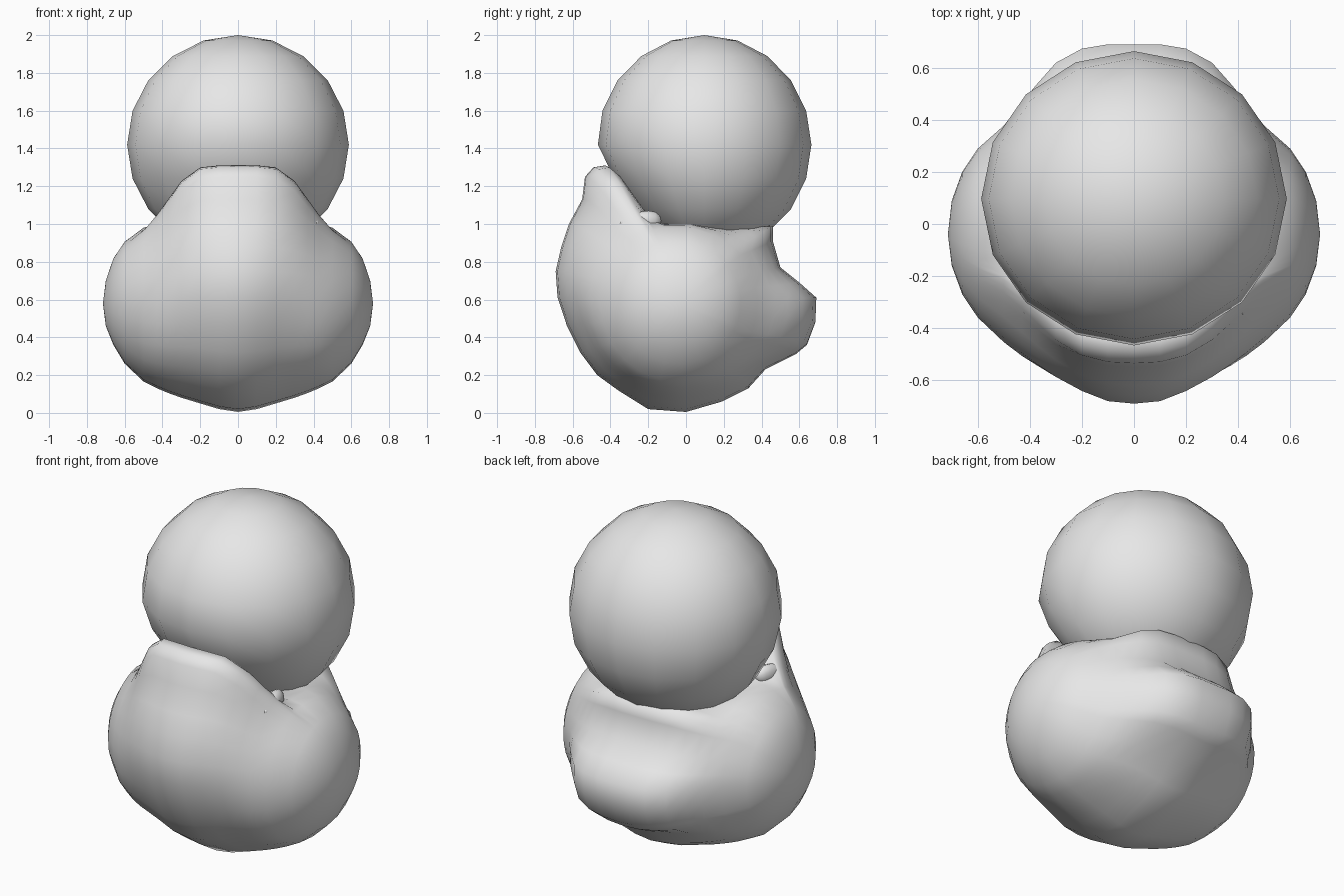
import bpy, bmesh, math
from mathutils import Matrix

if "Cube" in bpy.data.objects:
    bpy.data.objects.remove(bpy.data.objects["Cube"])

grey = bpy.data.materials.new("plain_grey")
grey.diffuse_color = (0.8, 0.8, 0.8, 1)
grey.use_nodes = True
grey.node_tree.nodes["Principled BSDF"].inputs["Base Color"].default_value = grey.diffuse_color


def finish(bm, name):
    bmesh.ops.recalc_face_normals(bm, faces=bm.faces)
    for f in bm.faces:
        f.smooth = True
    mesh = bpy.data.meshes.new(name)
    bm.to_mesh(mesh)
    bm.free()
    mesh.materials.append(grey)
    obj = bpy.data.objects.new(name, mesh)
    bpy.context.collection.objects.link(obj)
    return obj


# Body: middle outline (y, z) with the raised front lip and the rear bump
outline = [(0, .005), (-.2, .02), (-.36, .12), (-.47, .2), (-.56, .32), (-.63, .46),
           (-.68, .61), (-.69, .75), (-.66, .88), (-.62, 1.0), (-.55, 1.13), (-.535, 1.25),
           (-.49, 1.3), (-.43, 1.31), (-.37, 1.26), (-.24, 1.08), (-.13, 1.0), (.04, 1.0),
           (.2, .99), (.34, .99), (.46, .99), (.46, .91), (.5, .77), (.6, .69), (.69, .61),
           (.685, .48), (.64, .36), (.58, .31), (.42, .23), (.33, .13), (.19, .06)]

# Slices across x: x, front y, back y, bottom z, top z, strength of lip and bump
slices = [(0, -.69, .48, .005, 1.0, 1), (.1, -.68, .48, .02, 1.0, 1),
          (.2, -.64, .47, .05, 1.0, .97), (.3, -.59, .46, .08, 1.0, .76),
          (.37, -.55, .44, .105, 1.0, .48), (.43, -.51, .42, .13, 1.0, .24),
          (.5, -.455, .37, .165, .985, .04), (.6, -.36, .29, .26, .91, 0),
          (.66, -.27, .2, .36, .82, 0), (.7, -.16, .09, .46, .7, 0)]
CY, CZ = -.04, .58


def oval(s, a):
    c, n = math.cos(a), math.sin(a)
    y = CY + c * (s[2] - CY if c > 0 else CY - s[1])
    z = CZ + n * (s[4] - CZ if n > 0 else CZ - s[3])
    return y, z


bm = bmesh.new()
rings = []
for side, s in [(-1, s) for s in slices[:0:-1]] + [(1, s) for s in slices]:
    ring = []
    for py, pz in outline:
        a = math.atan2((pz - CZ) / .5, (py - CY) / .6)
        y0, z0 = oval(slices[0], a)
        y, z = oval(s, a)
        ring.append(bm.verts.new((side * s[0], y + s[5] * (py - y0), z + s[5] * (pz - z0))))
    rings.append(ring)
count = len(outline)
for r, q in zip(rings, rings[1:]):
    for i in range(count):
        j = (i + 1) % count
        bm.faces.new((r[i], r[j], q[j], q[i]))
for x, r in ((-.715, rings[0]), (.715, rings[-1])):
    tip = bm.verts.new((x, CY, CZ))
    for i in range(count):
        bm.faces.new((tip, r[i], r[(i + 1) % count]))
finish(bm, "body")

# Head: ball with its lower front pressed in slightly
bm = bmesh.new()
bmesh.ops.create_uvsphere(bm, u_segments=16, v_segments=10, radius=1)
for v in bm.verts:
    front = max(0, -v.co.y)
    v.co = (v.co.x * .587, .097 + v.co.y * .567, 1.42 + v.co.z * .58)
    v.co.y += .35 * front * max(0, 1.43 - v.co.z)
finish(bm, "head")

# Small side nubs, pointed towards the front
for side, name in ((-1, "left_nub"), (1, "right_nub")):
    bm = bmesh.new()
    bmesh.ops.create_uvsphere(bm, u_segments=12, v_segments=8, radius=1,
                              matrix=Matrix.Rotation(math.pi / 2, 4, 'X'))
    for v in bm.verts:
        taper = 1 + .35 * v.co.y
        v.co = (side * (.395 - .02 * v.co.y + v.co.x * .04 * taper),
                -.24 + v.co.y * .11, 1.01 + .008 * v.co.y + v.co.z * .055 * taper)
    finish(bm, name)
